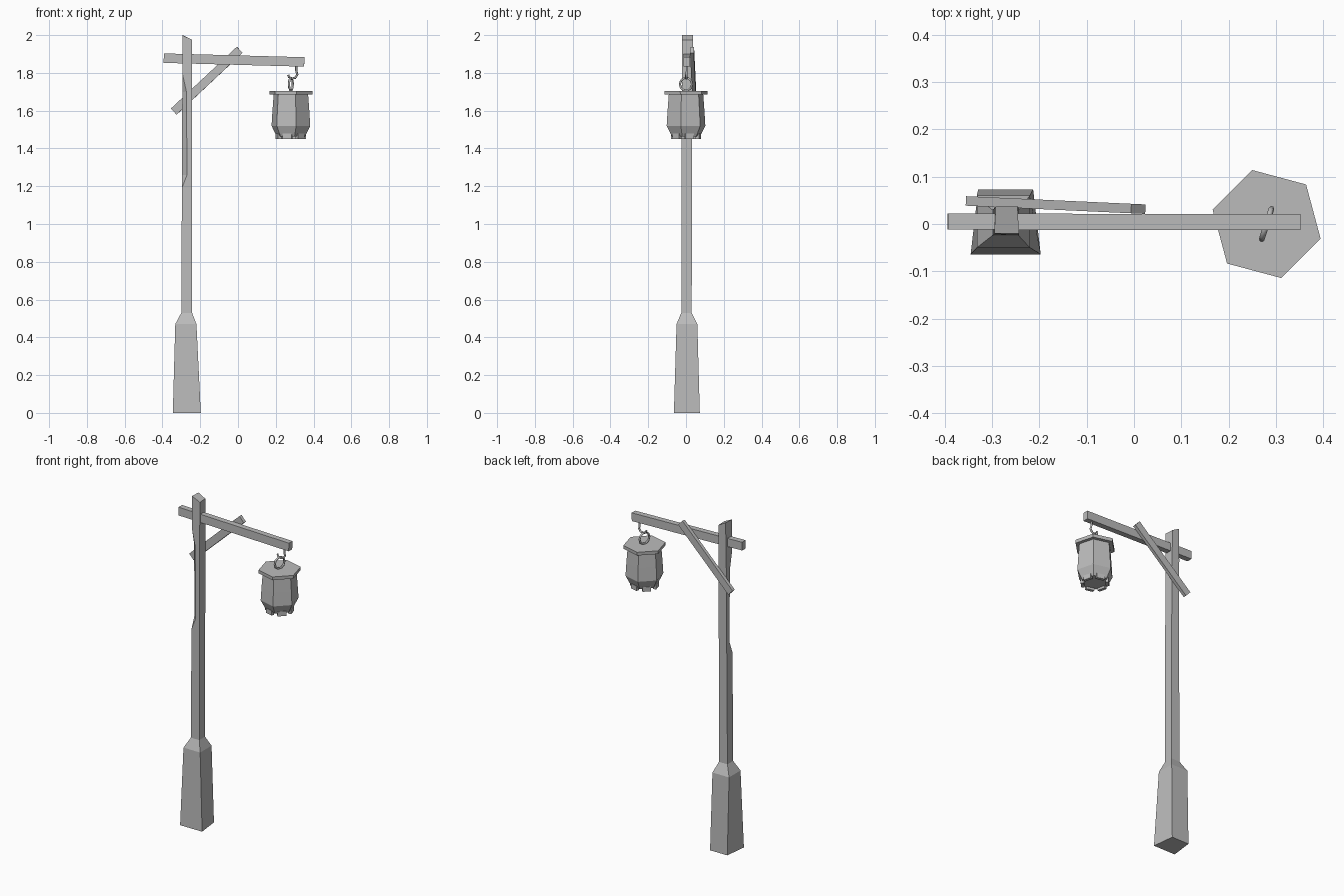
import bpy, bmesh
from math import cos, sin, radians, pi
from mathutils import Vector, Matrix

cube = bpy.data.objects.get("Cube")
if cube:
    bpy.data.objects.remove(cube, do_unlink=True)

grey = bpy.data.materials.new("plain grey")
grey.use_nodes = True
GREY = (0.5, 0.5, 0.5, 1)
grey.diffuse_color = GREY
grey.node_tree.nodes["Principled BSDF"].inputs["Base Color"].default_value = GREY


def finish(bm, name):
    bmesh.ops.remove_doubles(bm, verts=bm.verts, dist=0.0005)
    bmesh.ops.recalc_face_normals(bm, faces=bm.faces)
    mesh = bpy.data.meshes.new(name)
    bm.to_mesh(mesh)
    bm.free()
    mesh.materials.append(grey)
    obj = bpy.data.objects.new(name, mesh)
    bpy.context.collection.objects.link(obj)
    return obj


def loft(name, rings):
    """Skin a stack of equal-sized rings and cap both ends."""
    bm = bmesh.new()
    rows = [[bm.verts.new(p) for p in ring] for ring in rings]
    n = len(rows[0])
    for low, high in zip(rows, rows[1:]):
        for i in range(n):
            j = (i + 1) % n
            bm.faces.new((low[i], low[j], high[j], high[i]))
    bm.faces.new(rows[0][::-1])
    bm.faces.new(rows[-1])
    return finish(bm, name)


def post_ring(x0, x1, y0, y1, z, cut=0, taper=0, tilt=0):
    """Rectangle whose front right-hand corner is shaved off by cut."""
    return [(x0, y0 + cut, z), (x0 + cut, y0, z), (x1, y0, z - tilt),
            (x1 - taper, y1, z - tilt), (x0 + taper, y1, z)]


def bar(name, start, end, thick, high):
    """Straight squared timber running mostly along x."""
    a, b = Vector(start), Vector(end)
    along = (b - a).normalized()
    side = Vector((0, 0, 1)).cross(along).normalized() * thick / 2
    up = along.cross(side).normalized() * high / 2
    return loft(name, [[p - side - up, p + side - up, p + side + up, p - side + up]
                       for p in (a, b)])


def hexagon(r, z):
    return [(LX + r * cos(radians(60 * i - 15)), r * sin(radians(60 * i - 15)), z)
            for i in range(6)]


def tube(name, points, radius, closed=False):
    curve = bpy.data.curves.new(name, "CURVE")
    curve.dimensions = "3D"
    curve.bevel_depth = radius
    curve.bevel_resolution = 1
    curve.use_fill_caps = True
    spline = curve.splines.new("POLY")
    spline.points.add(len(points) - 1)
    for sp, p in zip(spline.points, points):
        sp.co = (*p, 1)
    spline.use_cyclic_u = closed
    curve.materials.append(grey)
    obj = bpy.data.objects.new(name, curve)
    bpy.context.collection.objects.link(obj)


# Post: flared foot, shoulder, shaft with one shaved corner, slanted top
loft("post", [
    post_ring(-0.345, -0.197, -0.064, 0.073, 0, taper=0.016),
    post_ring(-0.332, -0.22, -0.05, 0.06, 0.47),
    post_ring(-0.3, -0.243, -0.025, 0.03, 0.53),
    post_ring(-0.297, -0.243, -0.023, 0.032, 1.19),
    post_ring(-0.296, -0.243, -0.023, 0.032, 1.26, cut=0.026),
    post_ring(-0.295, -0.243, -0.022, 0.034, 1.7, cut=0.022),
    post_ring(-0.295, -0.243, -0.021, 0.035, 1.8),
    post_ring(-0.295, -0.243, -0.02, 0.037, 2, taper=0.003, tilt=0.025),
])

# Cross beam and diagonal brace
bar("cross_beam", (-0.393, 0.005, 1.878), (0.351, 0.004, 1.858), 0.034, 0.05)
bar("brace", (-0.34, 0.048, 1.595), (0.009, 0.032, 1.922), 0.02, 0.044)

# Lantern: bulging six-sided body under a flat cap
LX = 0.28
loft("lantern_body", [hexagon(r, z) for r, z in (
    (0.077, 1.464), (0.085, 1.478), (0.106, 1.52), (0.101, 1.6), (0.094, 1.69))])
loft("lantern_cap", [hexagon(0.117, 1.685), hexagon(0.118, 1.705)])

# Small feet under each side of the lantern
bm = bmesh.new()
for i in range(6):
    turn = Matrix.Rotation(radians(60 * i + 15), 4, "Z")
    place = Matrix.Translation((LX, 0, 1.464)) @ turn @ Matrix.Translation((0.068, 0, 0))
    bmesh.ops.create_cube(bm, size=1, matrix=place @ Matrix.Diagonal((0.018, 0.048, 0.028, 1)))
finish(bm, "lantern_feet")

# Hanging ring and the hook that holds it
ring_dir = Vector((0.3, 0.95, 0))
tube("lantern_ring",
     [Vector((LX, 0, 1.74)) + 0.034 * (ring_dir * cos(a) + Vector((0, 0, 1)) * sin(a))
      for a in (2 * pi * i / 10 for i in range(10))], 0.006, closed=True)
tube("hook", [(0.309, 0.004, 1.845), (0.309, 0.004, 1.81), (0.314, 0.003, 1.79),
              (0.303, 0.002, 1.774), (0.285, 0, 1.77), (0.27, 0, 1.778),
              (0.266, 0, 1.79)], 0.006)
